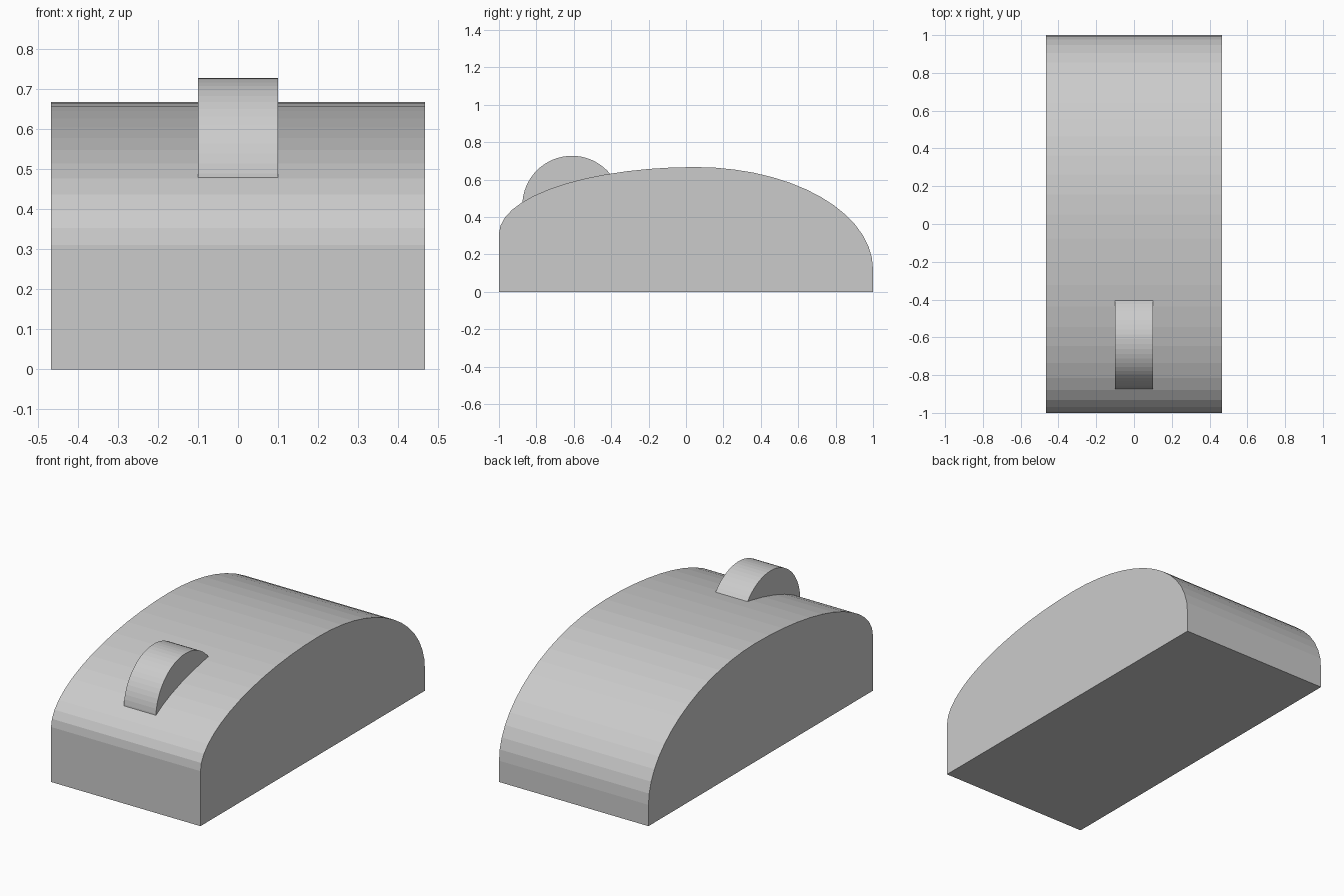
import bpy, bmesh, math

if "Cube" in bpy.data.objects:
    bpy.data.objects.remove(bpy.data.objects["Cube"])


def quarter(cy, cz, a, b, start, end, steps):
    """Points along an elliptical arc in the y-z plane."""
    pts = []
    for i in range(steps + 1):
        t = math.radians(start + (end - start) * i / steps)
        pts.append((cy + a * math.cos(t), cz + b * math.sin(t)))
    return pts


def extrude_x(name, profile, half_width):
    """Closed y-z profile extruded symmetrically along x."""
    bm = bmesh.new()
    face = bm.faces.new([bm.verts.new((-half_width, y, z)) for y, z in profile])
    ext = bmesh.ops.extrude_face_region(bm, geom=[face], use_keep_orig=True)
    verts = [g for g in ext["geom"] if isinstance(g, bmesh.types.BMVert)]
    bmesh.ops.translate(bm, verts=verts, vec=(2 * half_width, 0, 0))
    bmesh.ops.recalc_face_normals(bm, faces=bm.faces)
    mesh = bpy.data.meshes.new(name)
    bm.to_mesh(mesh)
    bm.free()
    obj = bpy.data.objects.new(name, mesh)
    bpy.context.collection.objects.link(obj)
    return obj


# Domed body: a steep rear arc and a shallower front arc above flat walls
rear = quarter(0.05, 0.12, 0.95, 0.547, 0, 90, 14)
front = quarter(0.05, 0.31, 1.05, 0.357, 90, 180, 13)
extrude_x("body", [(-1, 0), (1, 0)] + rear + front[1:], 0.466)

# Scroll wheel, half sunk into the front of the dome
wheel = quarter(-0.61, 0.462, 0.265, 0.265, 0, 360, 64)[:-1]
extrude_x("scroll_wheel", wheel, 0.1)
